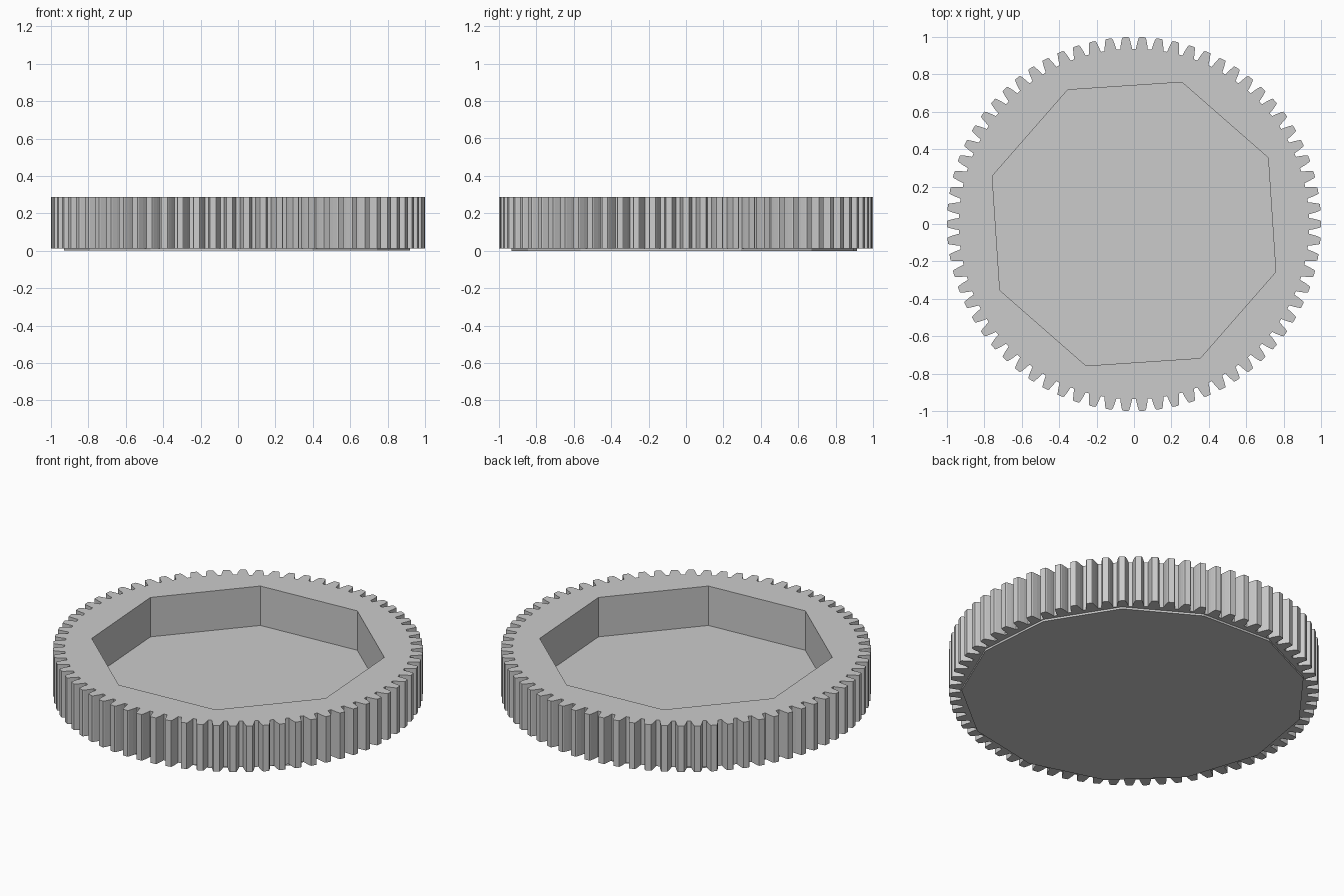
import bpy, bmesh, math

if "Cube" in bpy.data.objects:
    bpy.data.objects.remove(bpy.data.objects["Cube"])

TEETH = 70
Z_BASE, Z_FLOOR, Z_TOP = 0.012, 0.052, 0.287

grey = bpy.data.materials.new("light grey")
grey.diffuse_color = (0.6, 0.6, 0.6, 1)
grey.use_nodes = True
grey.node_tree.nodes["Principled BSDF"].inputs["Base Color"].default_value = grey.diffuse_color


def polar(r, a):
    return (r * math.cos(a), r * math.sin(a))


def ngon(sides, r, start_deg):
    return [polar(r, math.radians(start_deg) + i * math.tau / sides) for i in range(sides)]


def loop(bm, pts, z):
    return [bm.verts.new((x, y, z)) for x, y in pts]


def ring_edges(bm, vs):
    out = []
    for a, b in zip(vs, vs[1:] + vs[:1]):
        out.append(bm.edges.get((a, b)) or bm.edges.new((a, b)))
    return out


def wall(bm, low, high):
    n = len(low)
    for i in range(n):
        j = (i + 1) % n
        bm.faces.new((low[i], low[j], high[j], high[i]))


def finish(bm, name):
    bmesh.ops.recalc_face_normals(bm, faces=bm.faces)
    mesh = bpy.data.meshes.new(name)
    bm.to_mesh(mesh)
    bm.free()
    mesh.materials.append(grey)
    obj = bpy.data.objects.new(name, mesh)
    bpy.context.collection.objects.link(obj)
    return obj


# Tooth outline: (half width angle, radius), rising flank then mirrored
flank = [(0.034, 0.937), (0.028, 0.965), (0.020, 0.993), (0.016, 1.0)]
tooth = [(-a, r) for a, r in flank] + [(a, r) for a, r in reversed(flank)]
outline = [polar(r, i * math.tau / TEETH + a) for i in range(TEETH) for a, r in tooth]
recess = ngon(8, 0.80, 26.3)

# Toothed wheel with an octagonal recess
bm = bmesh.new()
out_low, out_top = loop(bm, outline, Z_BASE), loop(bm, outline, Z_TOP)
in_low, in_top = loop(bm, recess, Z_FLOOR), loop(bm, recess, Z_TOP)
wall(bm, out_low, out_top)
wall(bm, in_low, in_top)
bm.faces.new(in_low)
bm.faces.new(out_low)
bmesh.ops.triangle_fill(bm, use_beauty=True, normal=(0, 0, 1),
                        edges=ring_edges(bm, out_top) + ring_edges(bm, in_top))
finish(bm, "gear_wheel")

# Thin thirteen-sided plate under the wheel
bm = bmesh.new()
plate = ngon(13, 0.933, -9.4)
low, high = loop(bm, plate, 0), loop(bm, plate, Z_BASE + 0.003)
wall(bm, low, high)
bm.faces.new(low)
bm.faces.new(high)
finish(bm, "base_plate")
